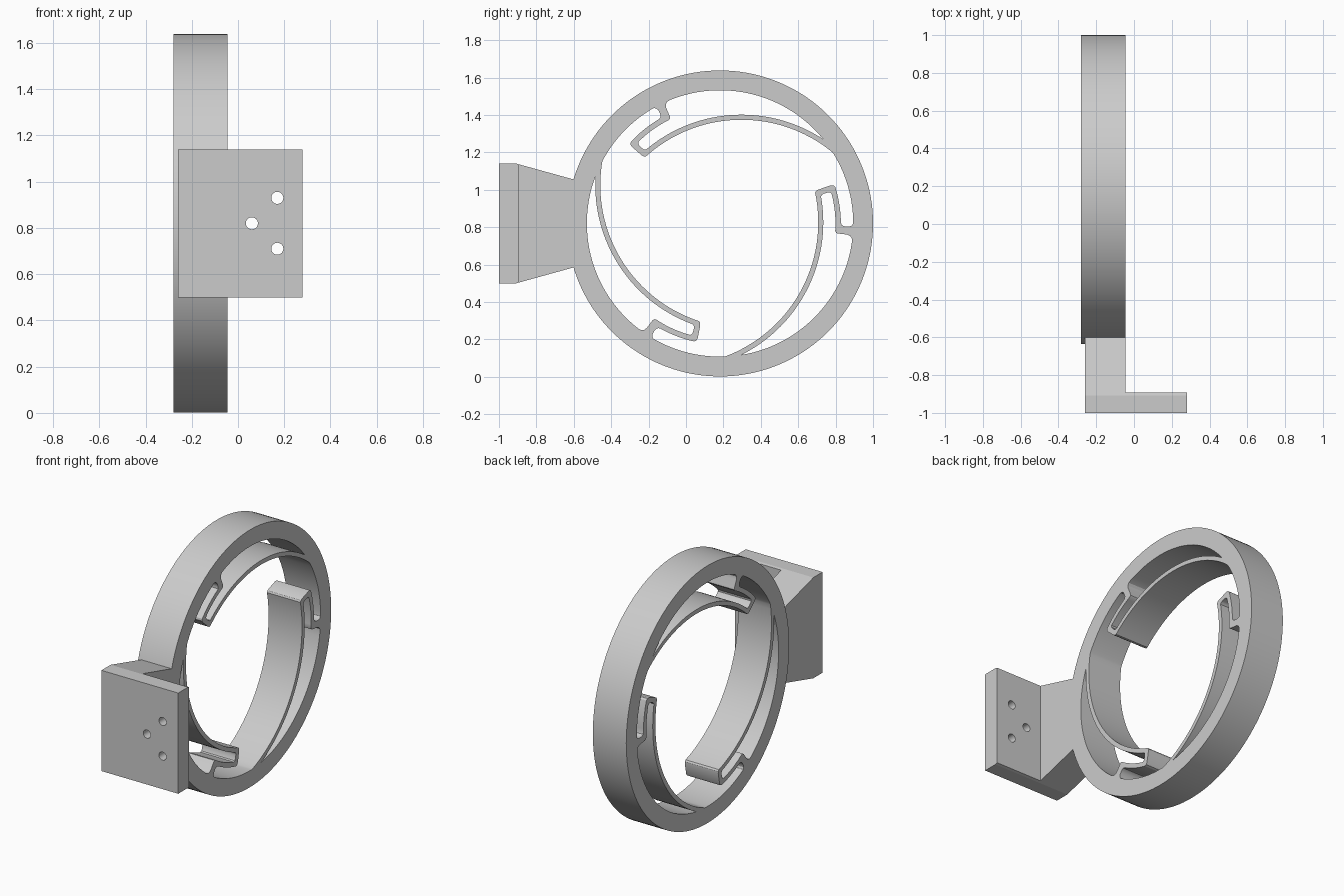
import bpy, bmesh
from math import radians, degrees, sin, cos, sqrt, pi, atan2
from mathutils import Matrix

if "Cube" in bpy.data.objects:
    bpy.data.objects.remove(bpy.data.objects["Cube"])

CY, CZ = 0.182, 0.82            # ring centre
R_OUT, R_IN = 0.818, 0.712
X_SIDE = -0.045                 # shared flat side of ring and bracket

grey = bpy.data.materials.new("plain grey")
grey.use_nodes = True
grey.diffuse_color = (0.6, 0.6, 0.6, 1)
grey.node_tree.nodes["Principled BSDF"].inputs["Base Color"].default_value = (0.6, 0.6, 0.6, 1)


def activate(ob):
    bpy.ops.object.select_all(action='DESELECT')
    ob.select_set(True)
    bpy.context.view_layer.objects.active = ob


def extrude_profile(name, loops, x0, x1):
    """Fill closed (y, z) loops, with holes, and extrude them along x."""
    cu = bpy.data.curves.new(name, 'CURVE')
    cu.dimensions = '2D'
    cu.fill_mode = 'BOTH'
    cu.extrude = (x1 - x0) / 2
    for loop in loops:
        sp = cu.splines.new('POLY')
        sp.points.add(len(loop) - 1)
        for p, (y, z) in zip(sp.points, loop):
            p.co = (y, z, 0, 1)
        sp.use_cyclic_u = True
    ob = bpy.data.objects.new(name, cu)
    bpy.context.collection.objects.link(ob)
    activate(ob)
    bpy.ops.object.convert(target='MESH')
    ob = bpy.context.object
    # local x, y, z become world y, z, x
    ob.data.transform(Matrix(((0, 0, 1, (x0 + x1) / 2), (1, 0, 0, 0), (0, 1, 0, 0), (0, 0, 0, 1))))
    bm = bmesh.new()
    bm.from_mesh(ob.data)
    bmesh.ops.remove_doubles(bm, verts=bm.verts, dist=1e-5)
    bmesh.ops.recalc_face_normals(bm, faces=bm.faces)
    bm.to_mesh(ob.data)
    bm.free()
    ob.data.materials.clear()
    ob.data.materials.append(grey)
    return ob


def polar(points, turn=0):
    return [(CY + r * cos(radians(a + turn)), CZ + r * sin(radians(a + turn))) for a, r in points]


def span(a0, a1, n, radius):
    """Polar points from a0 to a1; radius is a number or a function of angle."""
    out = []
    for i in range(n + 1):
        a = a0 + (a1 - a0) * i / n
        out.append((a, radius(a) if callable(radius) else radius))
    return out


def arm_edge(radius):
    """Spring arm edge: an off-centre arc given as distance from ring centre."""
    ox, oy = -0.044, -0.236

    def f(a):
        d = ox * cos(radians(a)) + oy * sin(radians(a))
        return d + sqrt(d * d - ox * ox - oy * oy + radius * radius)
    return f


arm_out, arm_in = arm_edge(0.792), arm_edge(0.765)
STRIP_IN, STRIP_OUT = 0.617, 0.646

# One third of the central opening: ring wall, arm, hooked tip, gap behind the hook
opening = (span(-38.5, -8, 16, R_IN) + span(-6.8, 98.6, 44, arm_in)
           + [(99.5, 0.542), (99.8, 0.555), (99.8, 0.625), (99.4, 0.639), (98.4, STRIP_OUT)]
           + span(97, 81.2, 8, STRIP_OUT)
           + [(80.2, 0.65), (79.6, 0.66), (79.4, 0.673), (79.4, 0.69), (79.8, 0.703), (80.6, 0.711)])

# Pocket between arm and ring, running on into the slot of the hook
pocket = (span(0, 95.8, 40, arm_out)
          + [(96.6, 0.568), (96.8, 0.578), (96.8, 0.6), (96.6, 0.61)]
          + span(95.8, 77, 9, STRIP_IN)
          + [(76.2, 0.622), (75.9, 0.633), (75.8, 0.682), (75.3, 0.699), (74.2, 0.71)]
          + span(72.8, 1.2, 34, R_IN))

turns = [39.2 + 120 * k for k in range(3)]
loops = [polar(span(0, 357.5, 143, R_OUT)), sum((polar(opening, t) for t in turns), [])]
loops += [polar(pocket, t) for t in turns]
ring = extrude_profile("spring_ring", loops, -0.28, X_SIDE)
activate(ring)
bpy.ops.object.shade_smooth_by_angle(angle=radians(30))

# Mounting bracket: tapered block that meets the ring along its curve
half = degrees(atan2(0.235, 0.782))
side = [(-0.908, 1.14), (-1, 1.14), (-1, 0.5), (-0.908, 0.5)]
bracket = extrude_profile("mounting_bracket",
                          [side + polar(span(180 + half, 180 - half, 14, R_OUT - 0.002))], -0.26, 0.28)

# Cut the block down to a flat plate on one side, and drill the screw holes
cutters = []
bpy.ops.mesh.primitive_cube_add(size=1, location=(X_SIDE + 0.5, -0.892 + 0.5, CZ))
cutters.append(bpy.context.object)
for x, z in ((0.17, 0.93), (0.06, 0.82), (0.17, 0.71)):
    bpy.ops.mesh.primitive_cylinder_add(vertices=32, radius=0.026, depth=0.4,
                                        location=(x, -0.95, z), rotation=(pi / 2, 0, 0))
    cutters.append(bpy.context.object)
for c in cutters:
    c.name = "bracket_cutter"
    c.hide_render = True
    activate(bracket)
    mod = bracket.modifiers.new("cut", 'BOOLEAN')
    mod.operation = 'DIFFERENCE'
    mod.solver = 'EXACT'
    mod.object = c
    bpy.ops.object.modifier_apply(modifier=mod.name)
for c in cutters:
    bpy.data.objects.remove(c)
activate(bracket)
bpy.ops.object.shade_smooth_by_angle(angle=radians(13))
